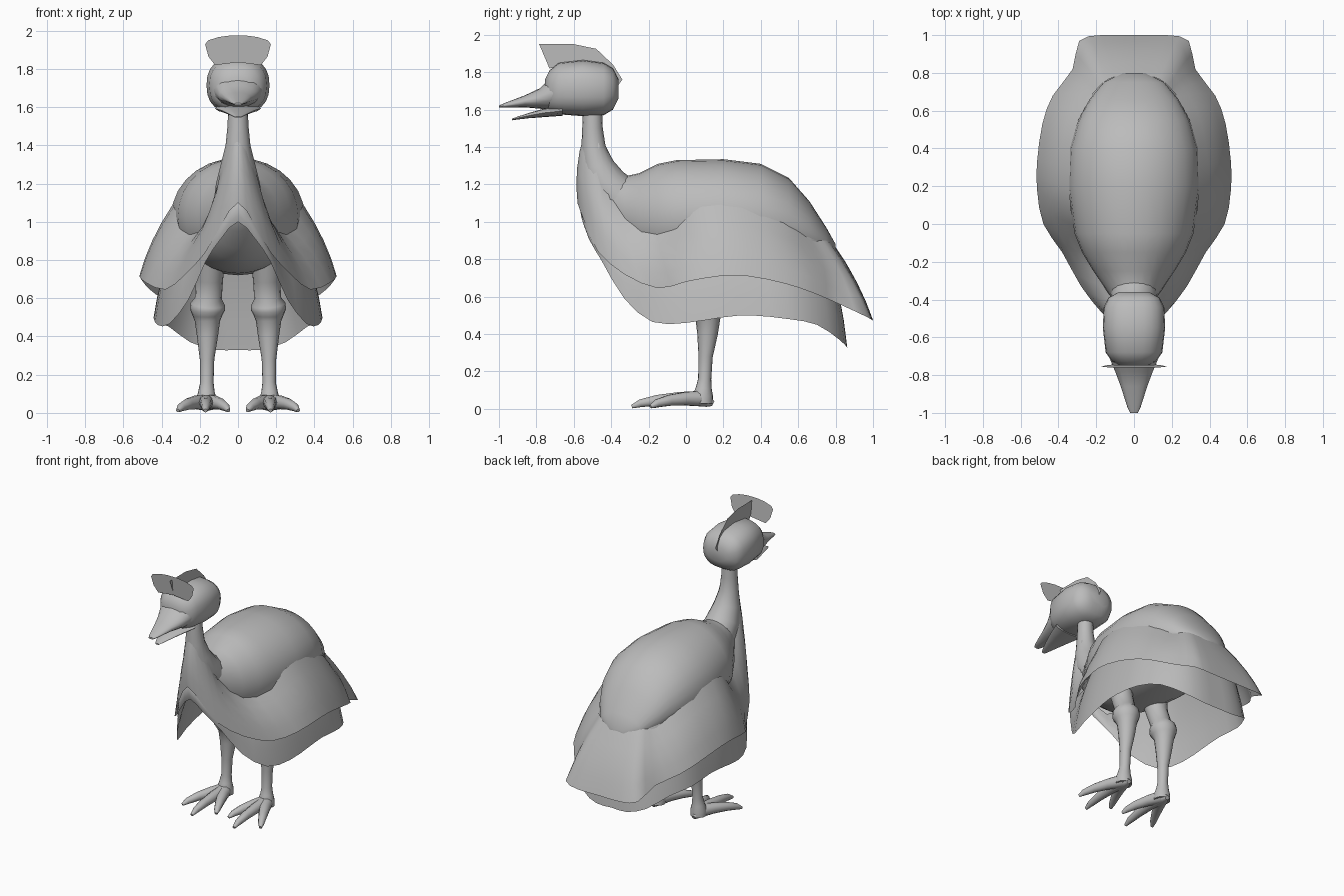
import bpy, bmesh, math
from mathutils import Vector

GREY = bpy.data.materials.new("plain grey")
GREY.diffuse_color = (0.5, 0.5, 0.5, 1)


def make(name, bm, angle=50):
    bmesh.ops.recalc_face_normals(bm, faces=bm.faces)
    me = bpy.data.meshes.new(name)
    bm.to_mesh(me)
    bm.free()
    me.materials.append(GREY)
    ob = bpy.data.objects.new(name, me)
    bpy.context.collection.objects.link(ob)
    bpy.ops.object.select_all(action='DESELECT')
    ob.select_set(True)
    bpy.context.view_layer.objects.active = ob
    bpy.ops.object.shade_smooth_by_angle(angle=math.radians(angle))
    return ob


def skin(bm, rows, closed=True, caps=True):
    """Bridge rows of points into a surface."""
    vs = [[bm.verts.new(p) for p in r] for r in rows]
    n = len(rows[0])
    for a, b in zip(vs, vs[1:]):
        for i in range(n if closed else n - 1):
            j = (i + 1) % n
            bm.faces.new((a[i], a[j], b[j], b[i]))
    if caps:
        bm.faces.new(vs[0])
        bm.faces.new(vs[-1])


def loft_y(name, stations, n=20, power=2.0):
    """Rounded shape along y from (y, half width, top, bottom)."""
    bm = bmesh.new()
    rows = []
    for y, w, top, bot in stations:
        ring = []
        for k in range(n):
            a = 2 * math.pi * k / n
            c, s = math.cos(a), math.sin(a)
            ring.append((w * math.copysign(abs(c) ** (2 / power), c), y,
                         (top + bot) / 2 + (top - bot) / 2 * math.copysign(abs(s) ** (2 / power), s)))
        rows.append(ring)
    skin(bm, rows)
    return make(name, bm)


def tube(bm, pts, n=12):
    """Tube through (x, y, z, radius)."""
    rows = []
    for i, p in enumerate(pts):
        a, b = pts[max(i - 1, 0)], pts[min(i + 1, len(pts) - 1)]
        t = (Vector(b[:3]) - Vector(a[:3])).normalized()
        u = t.cross((0, 1, 0) if abs(t.z) > 0.7 else (0, 0, 1)).normalized()
        v = t.cross(u)
        rows.append([Vector(p[:3]) + p[3] * (u * math.cos(q) + v * math.sin(q))
                     for q in (2 * math.pi * k / n for k in range(n))])
    skin(bm, rows)


def refine(pts):
    """Add a smooth midpoint between each pair of points."""
    v = [Vector(p) for p in pts]
    flip = Vector((-1, 1, 1))
    v = [v[1] * flip] + v + [v[-2] * flip]
    out = []
    for a, b, c, d in zip(v, v[1:], v[2:], v[3:]):
        out += [b, (9 * (b + c) - a - d) / 16]
    return out + [v[-2]]


def skirt(name, tops, edges, bulge):
    """Open feather sheet mirrored across x, hanging from tops to edges."""
    rows = []
    tops, edges = refine(tops), refine(edges)
    for f in (0, 0.25, 0.5, 0.75, 1):
        half = []
        for t, e in zip(tops, edges):
            out = Vector((e.x, e.y - 0.1, 0)).normalized()
            half.append(t.lerp(e, f) + out * bulge * 4 * f * (1 - f))
        left = [Vector((-p.x, p.y, p.z)) for p in half[1:-1]][::-1]
        rows.append(half + left)
    bm = bmesh.new()
    skin(bm, rows, caps=False)
    return make(name, bm, 80)


# body
loft_y("body", [(-0.5, 0.04, 1.2, 1.05), (-0.42, 0.10, 1.24, 0.95), (-0.33, 0.16, 1.243, 0.86),
                (-0.25, 0.215, 1.26, 0.8), (-0.15, 0.275, 1.31, 0.75), (-0.05, 0.315, 1.33, 0.73),
                (0.2, 0.35, 1.335, 0.72), (0.4, 0.34, 1.31, 0.73), (0.55, 0.295, 1.235, 0.75),
                (0.66, 0.235, 1.11, 0.78), (0.75, 0.16, 0.97, 0.80), (0.8, 0.06, 0.88, 0.82)], 28)

# neck
bm = bmesh.new()
tube(bm, [(0, -0.5, 1.62, 0.05), (0, -0.5, 1.5, 0.055), (0, -0.495, 1.4, 0.065),
          (0, -0.475, 1.3, 0.09), (0, -0.43, 1.2, 0.115), (0, -0.32, 1.09, 0.13)], 16)
make("neck", bm)

# head and beak
loft_y("head", [(-0.755, 0.06, 1.76, 1.62), (-0.73, 0.115, 1.81, 1.59), (-0.68, 0.15, 1.85, 1.575),
                (-0.55, 0.165, 1.865, 1.565), (-0.44, 0.16, 1.85, 1.57), (-0.39, 0.135, 1.82, 1.60),
                (-0.36, 0.08, 1.76, 1.66)], 24, 2.4)
loft_y("upper_beak", [(-0.66, 0.14, 1.81, 1.59), (-0.72, 0.125, 1.775, 1.597), (-0.78, 0.1, 1.715, 1.605),
                      (-0.86, 0.07, 1.677, 1.612), (-0.97, 0.035, 1.635, 1.611), (-1.0, 0.02, 1.622, 1.61)], 16)
loft_y("lower_beak", [(-0.66, 0.12, 1.62, 1.567), (-0.76, 0.085, 1.605, 1.56), (-0.84, 0.055, 1.582, 1.554),
                      (-0.9, 0.03, 1.563, 1.547), (-0.93, 0.015, 1.552, 1.543)], 12)

# upper feather skirt, front centre round to back centre
skirt("upper_feathers",
      [(0, -0.545, 1.47), (0.03, -0.53, 1.47), (0.05, -0.47, 1.45), (0.075, -0.41, 1.2),
       (0.19, -0.24, 0.97), (0.28, -0.08, 0.97), (0.335, 0.08, 1.08), (0.335, 0.3, 1.08),
       (0.30, 0.52, 1.0), (0.23, 0.67, 0.9), (0.2, 0.71, 0.9), (0.16, 0.75, 0.9),
       (0.1, 0.78, 0.88), (0, 0.79, 0.88)],
      [(0, -0.58, 1.10), (0.09, -0.535, 0.98), (0.17, -0.47, 0.84), (0.28, -0.33, 0.72),
       (0.38, -0.15, 0.645), (0.48, 0, 0.68), (0.513, 0.18, 0.71), (0.513, 0.33, 0.71),
       (0.485, 0.53, 0.67), (0.43, 0.68, 0.62), (0.325, 0.82, 0.56), (0.29, 0.97, 0.49),
       (0.17, 1.0, 0.47), (0, 1.0, 0.47)], 0.02)

# lower feather skirt, tucked close behind the upper one at the front
low = [(0, -0.55, 1.0), (0.09, -0.52, 0.91), (0.17, -0.45, 0.79), (0.26, -0.33, 0.59),
       (0.36, -0.18, 0.465), (0.42, 0, 0.46), (0.44, 0.2, 0.49), (0.44, 0.35, 0.5),
       (0.43, 0.55, 0.48), (0.36, 0.7, 0.45), (0.25, 0.82, 0.37), (0.12, 0.86, 0.33), (0, 0.86, 0.33)]
low_top = [(x * 0.85, y, z + 0.13) for x, y, z in low[:3]]
low_top += [(x * 0.74, 0.1 + (y - 0.1) * 0.84, 0.92) for x, y, z in low[3:]]
skirt("lower_feathers", low_top, low, 0.015)

# head crest: one plate along the middle, one across the brow
side = [(-0.785, 1.95), (-0.6, 1.95), (-0.48, 1.925), (-0.39, 1.84), (-0.34, 1.76),
        (-0.37, 1.72), (-0.42, 1.8), (-0.58, 1.85), (-0.73, 1.82)]
bm = bmesh.new()
bm.faces.new([bm.verts.new((0, y, z)) for y, z in side])
make("middle_crest", bm)
half = [(0.12, 1.82), (0.155, 1.865), (0.172, 1.93), (0.155, 1.95), (0.1, 1.967), (0.04, 1.975)]
bm = bmesh.new()
outline = [(0, 1.835)] + half + [(-x, z) for x, z in reversed(half)]
bm.faces.new([bm.verts.new((x, -0.745 - 0.1 * (z - 1.82), z)) for x, z in outline])
make("brow_crest", bm)

# legs and feet
for name, s in (("right", 1), ("left", -1)):
    bm = bmesh.new()
    tube(bm, [(s * x, y, z, r) for x, y, z, r in (
        (0.165, 0.09, 0.03, 0.055), (0.165, 0.09, 0.07, 0.055), (0.165, 0.095, 0.11, 0.043),
        (0.163, 0.1, 0.16, 0.035), (0.162, 0.105, 0.28, 0.038), (0.16, 0.115, 0.4, 0.055),
        (0.16, 0.117, 0.48, 0.066), (0.16, 0.115, 0.51, 0.078), (0.16, 0.11, 0.54, 0.092),
        (0.158, 0.105, 0.57, 0.09), (0.155, 0.095, 0.6, 0.07), (0.15, 0.06, 0.7, 0.072),
        (0.15, 0.03, 0.82, 0.085))], 16)
    make(name + "_leg", bm)
    bm = bmesh.new()
    for tx, ty in ((0.17, -0.29), (0.315, -0.19), (0.05, -0.18)):
        path = []
        for f, z, r in ((0, 0.055, 0.045), (0.35, 0.055, 0.037), (0.65, 0.046, 0.03),
                        (0.88, 0.03, 0.022), (1, 0.012, 0.01)):
            path.append((s * (0.165 + (tx - 0.165) * f), 0.10 + (ty - 0.10) * f, z, r))
        tube(bm, path, 10)
    tube(bm, [(s * 0.165, 0.08, 0.05, 0.04), (s * 0.165, 0.12, 0.04, 0.032),
              (s * 0.165, 0.145, 0.028, 0.015)], 10)
    make(name + "_foot", bm)
